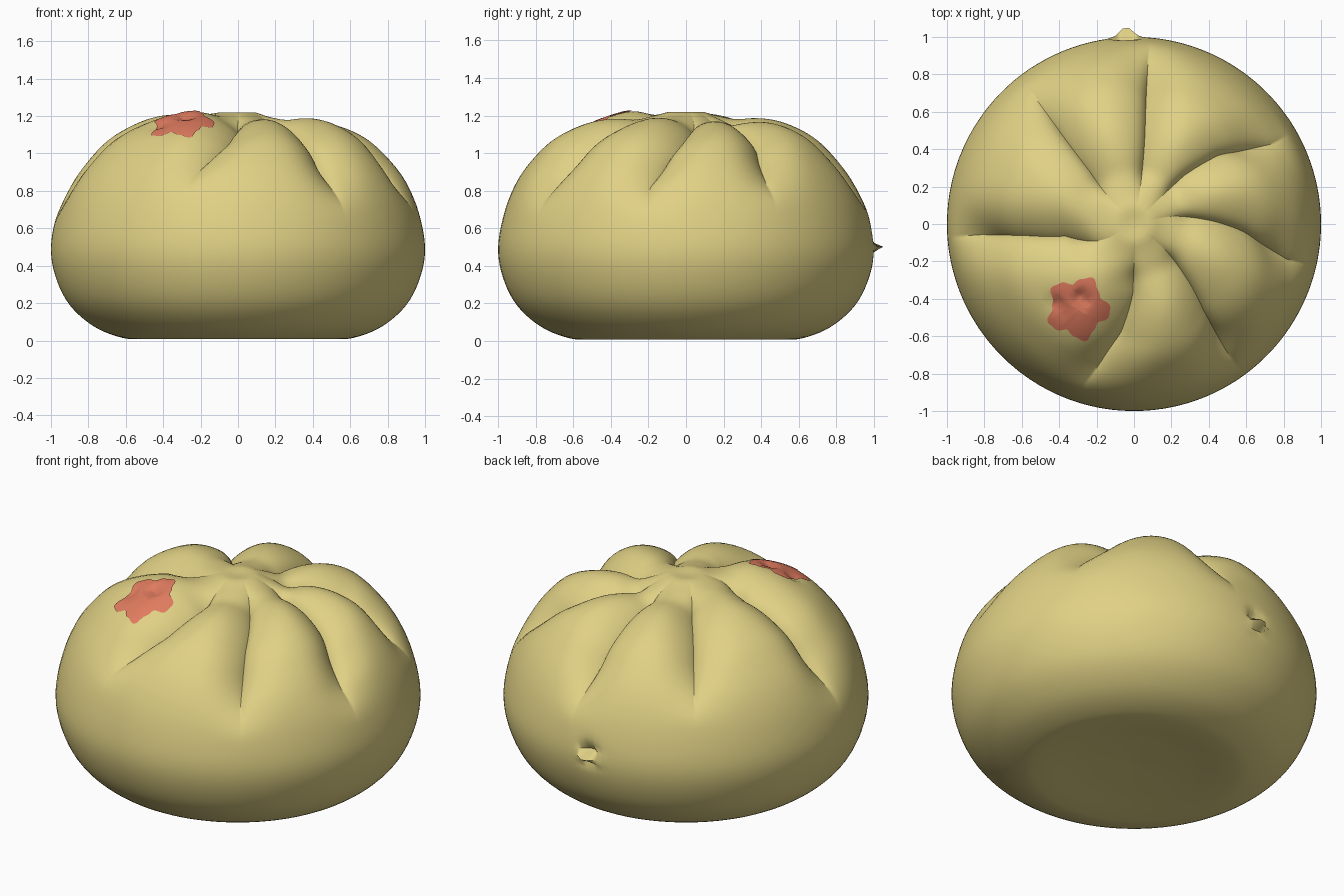
import bpy
import bmesh
import math
from mathutils import Vector
from mathutils.bvhtree import BVHTree

if "Cube" in bpy.data.objects:
    bpy.data.objects.remove(bpy.data.objects["Cube"], do_unlink=True)


def material(name, colour):
    mat = bpy.data.materials.new(name)
    mat.use_nodes = True
    mat.diffuse_color = (*colour, 1)
    mat.node_tree.nodes["Principled BSDF"].inputs["Base Color"].default_value = (*colour, 1)
    return mat


def add_object(name, bm, mat):
    mesh = bpy.data.meshes.new(name)
    bm.to_mesh(mesh)
    bm.free()
    obj = bpy.data.objects.new(name, mesh)
    bpy.context.collection.objects.link(obj)
    mesh.materials.append(mat)
    bpy.ops.object.select_all(action="DESELECT")
    obj.select_set(True)
    bpy.context.view_layer.objects.active = obj
    bpy.ops.object.shade_smooth_by_angle(angle=math.radians(50))
    return obj


def smoothstep(a, b, x):
    t = max(0, min(1, (x - a) / (b - a)))
    return t * t * (3 - 2 * t)


def spline(points, steps):
    """Smooth curve through the points."""
    pts = [Vector(p) for p in points]
    pts = [pts[0]] + pts + [pts[-1]]
    out = []
    for a, b, c, d in zip(pts, pts[1:], pts[2:], pts[3:]):
        for i in range(steps):
            t = i / steps
            out.append(0.5 * (2 * b + (c - a) * t + (2 * a - 5 * b + 4 * c - d) * t ** 2
                              + (3 * b - a - 3 * c + d) * t ** 3))
    return out + [pts[-1]]


# Side profile of the bun, from the top centre to the hollow underneath
PROFILE = [(0.02, 1.215), (0.12, 1.225), (0.25, 1.245), (0.4, 1.225), (0.55, 1.175),
           (0.7, 1.09), (0.81, 0.98), (0.9, 0.85), (0.965, 0.69), (1.0, 0.5),
           (0.975, 0.34), (0.9, 0.19), (0.77, 0.075), (0.62, 0.015), (0.5, 0.01),
           (0.3, 0.03), (0.02, 0.045)]

# Pleats: angles in degrees at the radii below, and the height where each ends
RADII = (0.15, 0.4, 0.65, 0.9)
PLEATS = [((13, 4, -4, -13), 0.66), ((45, 44, 39, 30), 0.7), ((80, 82, 84, 85), 0.66),
          ((134, 130, 129, 128), 0.74), ((209, 190, 186, 184), 0.62),
          ((270, 269, 263, 253), 0.78), ((322, 315, 309, 306), 0.66)]


def pleat_angle(angles, r):
    for i in range(len(RADII) - 1):
        if r < RADII[i + 1]:
            t = max(0, (r - RADII[i]) / (RADII[i + 1] - RADII[i]))
            return math.radians(angles[i] + t * (angles[i + 1] - angles[i]))
    return math.radians(angles[-1])


# Small pinches: centre, radius, depth
DENTS = [(Vector((-0.04, 0.99, 0.52)), 0.045, 0.07),
         (Vector((-0.42, -0.44, 1.16)), 0.045, 0.025),
         (Vector((-0.28, -0.4, 1.19)), 0.04, 0.035)]


def build_bun():
    bm = bmesh.new()
    curve = spline(PROFILE, 5)
    per_lobe = 26
    rings = []
    for k, p in enumerate(curve):
        r, z = p
        tangent = curve[min(k + 1, len(curve) - 1)] - curve[max(k - 1, 0)]
        tangent.normalize()
        normal = Vector((-tangent.y, tangent.x))
        centres = [pleat_angle(a, r if z > 0.5 else 1) for a, end in PLEATS]
        ring = []
        for i, start in enumerate(centres):
            stop = centres[(i + 1) % len(centres)]
            gap = (stop - start) % math.tau
            for j in range(per_lobe):
                # Vertices crowd towards the pleats so that the folds stay crisp
                u = j / per_lobe
                u -= 0.75 * math.sin(math.tau * u) / math.tau
                angle = start + gap * u
                depth = 0
                for c, (angles, end) in zip(centres, PLEATS):
                    diff = (angle - c + math.pi) % math.tau - math.pi
                    d = abs(diff) * r
                    width = 0.035 if diff > 0 else 0.065
                    fold = 0.065 * math.exp(-d / width) + 0.06 * math.exp(-(d / 0.15) ** 2)
                    depth += fold * smoothstep(end, end + 0.36, z) * smoothstep(0.08, 0.34, r)
                out = Vector((math.cos(angle) * -normal.x, math.sin(angle) * -normal.x, -normal.y))
                if out.z * (z - 0.5) < 0:
                    out = -out
                pos = Vector((r * math.cos(angle), r * math.sin(angle), z))
                for centre, size, amount in DENTS:
                    depth += amount * math.exp(-((pos - centre).length / size) ** 2)
                ring.append(bm.verts.new(pos - out * depth))
        rings.append(ring)
    n = len(rings[0])
    for a, b in zip(rings, rings[1:]):
        for i in range(n):
            j = (i + 1) % n
            bm.faces.new((a[i], b[i], b[j], a[j]))
    bm.faces.new(rings[0])
    bm.faces.new(rings[-1][::-1])
    bmesh.ops.recalc_face_normals(bm, faces=bm.faces)
    return bm


def build_dot(surface):
    """Five-lobed painted dot laid on the top of the bun."""
    bm = bmesh.new()
    rays, steps = 60, 10

    def drop(x, y):
        hit = surface.ray_cast(Vector((x, y, 3)), Vector((0, 0, -1)))[0]
        return bm.verts.new(hit + Vector((0, 0, 0.007)))

    middle = drop(-0.3, -0.45)
    previous = None
    for s in range(1, steps + 1):
        ring = []
        for i in range(rays):
            a = math.tau * i / rays
            reach = 0.155 + 0.022 * math.cos(5 * (a - 1.15)) + 0.006 * math.sin(13 * a)
            rad = reach * s / steps
            ring.append(drop(-0.3 + rad * math.cos(a), -0.45 + rad * math.sin(a)))
        for i in range(rays):
            j = (i + 1) % rays
            if previous:
                bm.faces.new((previous[i], ring[i], ring[j], previous[j]))
            else:
                bm.faces.new((middle, ring[i], ring[j]))
        previous = ring
    return bm


dough = material("dough yellow", (0.75, 0.64, 0.235))
red = material("dot red", (0.75, 0.2, 0.115))

bun_mesh = build_bun()
surface = BVHTree.FromBMesh(bun_mesh)
add_object("bun", bun_mesh, dough)
add_object("red_dot", build_dot(surface), red)
